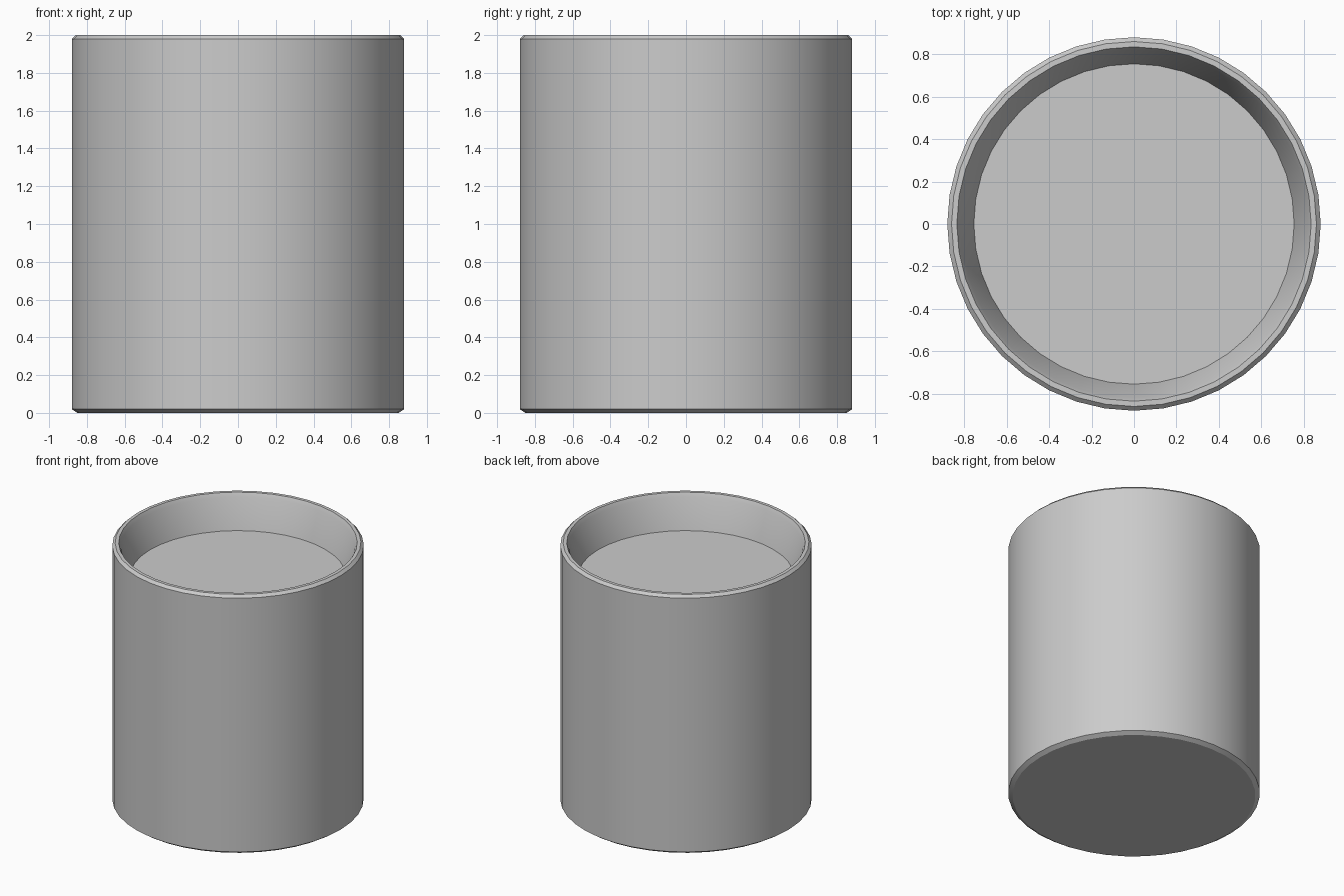
import bpy, bmesh, math

if "Cube" in bpy.data.objects:
    bpy.data.objects.remove(bpy.data.objects["Cube"])

SEGMENTS = 40

# Half-section (radius, height): base, bevelled foot, wall, bevelled rim, tapered recess, floor
profile = [(0.85, 0.0), (0.88, 0.02), (0.88, 1.98), (0.86, 2.0),
           (0.835, 2.0), (0.82, 1.97), (0.755, 1.74)]

bm = bmesh.new()
rings = []
for r, z in profile:
    rings.append([bm.verts.new((r * math.cos(2 * math.pi * i / SEGMENTS),
                                r * math.sin(2 * math.pi * i / SEGMENTS), z))
                  for i in range(SEGMENTS)])

# Walls between neighbouring rings
for lower, upper in zip(rings, rings[1:]):
    for i in range(SEGMENTS):
        j = (i + 1) % SEGMENTS
        bm.faces.new((lower[i], lower[j], upper[j], upper[i]))

# Flat underside and recessed floor
bm.faces.new(rings[0][::-1])
bm.faces.new(rings[-1])
bmesh.ops.recalc_face_normals(bm, faces=bm.faces)

mesh = bpy.data.meshes.new("cup")
bm.to_mesh(mesh)
bm.free()
cup = bpy.data.objects.new("cup", mesh)
bpy.context.collection.objects.link(cup)

# Smooth round walls, crisp rim and floor edges
bpy.context.view_layer.objects.active = cup
cup.select_set(True)
bpy.ops.object.shade_smooth_by_angle(angle=math.radians(25))
